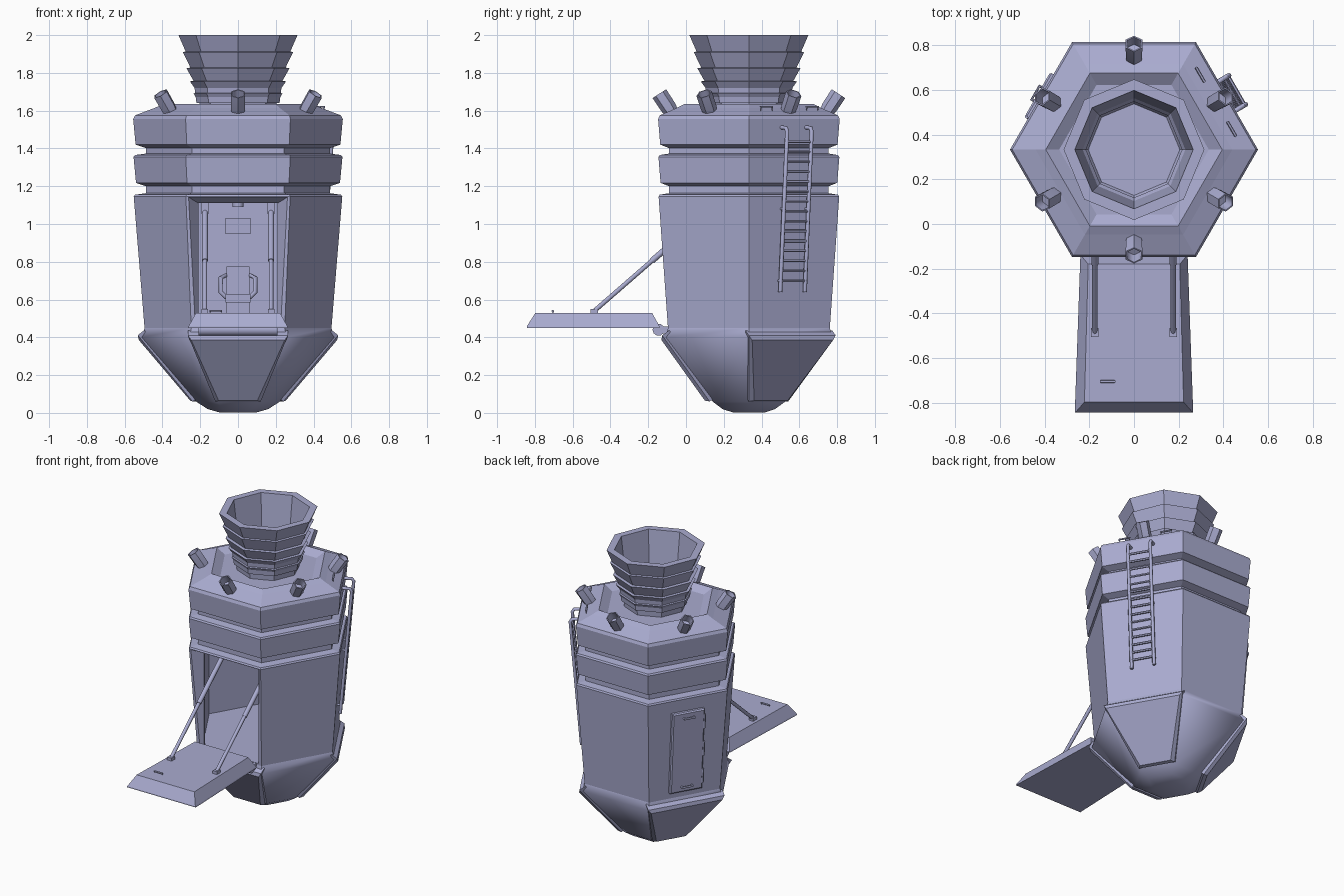
import bpy, bmesh, math
from mathutils import Vector

if "Cube" in bpy.data.objects:
    bpy.data.objects.remove(bpy.data.objects["Cube"])

CY = 0.333  # the capsule axis runs through (0, CY)
C30 = math.cos(math.pi / 6)

paint = bpy.data.materials.new("blue_grey_paint")
paint.diffuse_color = (0.40, 0.41, 0.63, 1)
paint.use_nodes = True
paint.node_tree.nodes["Principled BSDF"].inputs["Base Color"].default_value = paint.diffuse_color


def loft(name, loops, smooth=None):
    """Closed solid skinned through equal-length loops, capped at both ends."""
    bm = bmesh.new()
    rings = [[bm.verts.new(p) for p in loop] for loop in loops]
    n = len(rings[0])
    for a, b in zip(rings, rings[1:]):
        for i in range(n):
            j = (i + 1) % n
            bm.faces.new((a[i], a[j], b[j], b[i]))
    bm.faces.new(rings[0][::-1])
    bm.faces.new(rings[-1])
    bmesh.ops.recalc_face_normals(bm, faces=bm.faces)
    me = bpy.data.meshes.new(name)
    bm.to_mesh(me)
    bm.free()
    me.materials.append(paint)
    ob = bpy.data.objects.new(name, me)
    bpy.context.collection.objects.link(ob)
    if smooth:
        bpy.ops.object.select_all(action='DESELECT')
        bpy.context.view_layer.objects.active = ob
        ob.select_set(True)
        bpy.ops.object.shade_smooth_by_angle(angle=math.radians(smooth))
    return ob


def lathe(name, profile, n, smooth=None):
    return loft(name, [[(r * math.cos(2 * math.pi * i / n),
                         CY + r * math.sin(2 * math.pi * i / n), z) for i in range(n)]
                       for r, z in profile], smooth)


def tube(name, path, r, n=8, smooth=50):
    """Rod following a path; path entries may carry their own radius."""
    pts = [Vector(p[:3]) for p in path]
    rad = [p[3] if len(p) > 3 else r for p in path]
    loops = []
    main = (pts[-1] - pts[0]).normalized()
    ref = Vector((1, 0, 0)) if abs(main.x) < 0.5 else Vector((0, 0, 1))
    for i, p in enumerate(pts):
        t = Vector()
        if i:
            t += (p - pts[i - 1]).normalized()
        if i < len(pts) - 1:
            t += (pts[i + 1] - p).normalized()
        u = t.cross(ref).normalized()
        v = t.cross(u).normalized()
        loops.append([p + rad[i] * (math.cos(a) * u + math.sin(a) * v)
                      for a in (2 * math.pi * k / n for k in range(n))])
    return loft(name, loops, smooth)


def box(name, x0, x1, y0, y1, z0, z1):
    return loft(name, [[(x0, y0, z), (x1, y0, z), (x1, y1, z), (x0, y1, z)]
                       for z in (z0, z1)])


def on_face(deg, d, t, z):
    """Point at distance d out along a hull face direction, t sideways."""
    a = math.radians(deg)
    return Vector((d * math.cos(a) - t * math.sin(a),
                   CY + d * math.sin(a) + t * math.cos(a), z))


# hexagonal hull with two ring grooves and a recessed roof
hull = lathe("hull", [(0.494, 0.44), (0.552, 1.145), (0.545, 1.155), (0.488, 1.163),
                      (0.488, 1.2), (0.54, 1.218), (0.553, 1.355), (0.545, 1.365),
                      (0.488, 1.373), (0.488, 1.402), (0.542, 1.42), (0.555, 1.555),
                      (0.545, 1.575), (0.44, 1.615), (0.395, 1.635), (0.335, 1.60)], 6)

# hexagonal cabin and its bevelled front opening, cut out of the hull
doorway = loft("doorway_cutter", [[(-x, y, 0.46), (x, y, 0.46), (x, y, z), (-x, y, z)]
                                  for x, y, z in ((0.262, -0.3, 1.142), (0.262, -0.145, 1.142),
                                                  (0.21, -0.075, 1.11), (0.21, 0.05, 1.11))])
room = lathe("cabin_cutter", [(0.455, 0.46), (0.455, 1.11)], 6)
for cutter in (room, doorway):
    cut = hull.modifiers.new("cut", 'BOOLEAN')
    cut.operation = 'DIFFERENCE'
    cut.object = cutter
    cut.solver = 'EXACT'
    bpy.context.view_layer.objects.active = hull
    bpy.ops.object.modifier_apply(modifier="cut")
    bpy.data.objects.remove(cutter)

# tapered belly and three armour plates on alternate faces
lathe("belly", [(0.10, 0.003), (0.16, 0.02), (0.222, 0.06), (0.512, 0.40), (0.494, 0.45)], 6, 55)
for deg in (30, 150, 270):
    rows = []
    for off, inset in ((-0.03, 0), (0.016, 0), (0.034, 0.018)):
        row = []
        for r, z, s in ((0.515, 0.42, 1), (0.225, 0.07, -1)):
            for side in ((-1, 1) if s > 0 else (1, -1)):
                row.append(on_face(deg, r * C30 + 0.815 * off - s * 0.58 * inset,
                                   side * (r / 2 + 0.008 - inset),
                                   z - 0.58 * off - s * 0.815 * inset))
        rows.append(row)
    loft("belly_plate", rows)

# stepped eight-sided engine bell, open at the top
lathe("engine_bell", [(0.20, 1.59), (0.205, 1.64), (0.235, 1.69),
                      (0.215, 1.70), (0.255, 1.755), (0.235, 1.757), (0.273, 1.825),
                      (0.252, 1.828), (0.292, 1.91), (0.277, 1.913), (0.315, 2.0),
                      (0.265, 2.0), (0.22, 1.64)], 8)

# six hollow hexagonal thrusters around the roof
for k in range(6):
    deg = 30 + 60 * k
    a, b = on_face(deg, 0.405, 0, 1.585), on_face(deg, 0.474, 0, 1.69)
    ob = tube("thruster", [(*a, 0.036), (*a.lerp(b, 0.3), 0.042), (*b, 0.043)], 0.04, 6, 25)
    bm = bmesh.new()
    bm.from_mesh(ob.data)
    axis = (b - a).normalized()
    tip = max(bm.faces, key=lambda f: f.calc_center_median().dot(axis))
    bmesh.ops.inset_region(bm, faces=[tip], thickness=0.007)
    pit = bmesh.ops.extrude_discrete_faces(bm, faces=[tip])["faces"][0]
    bmesh.ops.translate(bm, verts=pit.verts[:], vec=-0.06 * axis)
    bm.to_mesh(ob.data)
    bm.free()


# ladder leaning along the back right face
def ladder_d(z):
    return 0.462 + (z - 0.64) * 0.085


for t in (-0.075, 0.075):
    tube("ladder_rail", [on_face(30, ladder_d(z) + o, t, z) for z, o in
                         ((0.64, 0), (1.49, 0), (1.508, -0.012), (1.512, -0.07))], 0.011)
    for z in (0.70, 1.08):
        tube("ladder_bracket", [on_face(30, 0.42, t, z), on_face(30, ladder_d(z), t, z)], 0.008)
for k in range(15):
    z = 0.70 + k * 0.0525
    tube("ladder_rung", [on_face(30, ladder_d(z), t, z) for t in (-0.075, 0.075)], 0.008, 6)


def grip(name, p, along, out, half=0.035, rise=0.015):
    """Small bent grab handle standing on point p."""
    p, along, out = Vector(p), Vector(along) * half, Vector(out) * rise
    tube(name, [p - along - out * 0.5, p - along + out, p + along + out, p + along - out * 0.5],
         0.007, 6)


# roof grab handles
for t in (-0.138, 0.142):
    grip("roof_handle", on_face(30, 0.425, t, 1.605), (-0.5, C30, 0), (0, 0, 1))

# service hatch on the back left face
loft("service_hatch", [[on_face(150, d0 if z < 0.7 else d1, t, z) for t, z in
                        ((-w, 0.775 - h), (w, 0.775 - h), (w, 0.775 + h), (-w, 0.775 + h))]
                       for d0, d1, w, h in ((0.42, 0.42, 0.112, 0.285),
                                            (0.450, 0.490, 0.112, 0.285),
                                            (0.458, 0.498, 0.104, 0.277))])
grip("hatch_handle", on_face(150, 0.494, 0, 1.02), (-0.5, -C30, 0), (-C30, 0.5, 0))
grip("hatch_handle", on_face(150, 0.461, 0, 0.53), (-0.5, -C30, 0), (-C30, 0.5, 0))
for z in (0.58, 0.775, 0.97):
    tube("hatch_hinge", [on_face(150, 0.455 + (z + o - 0.53) * 0.07, 0.112, z + o)
                         for o in (-0.05, 0.05)], 0.009, 6)

# folded-down boarding ramp with hinge, handle and struts
loft("ramp", [[(-x0, y0, z), (x0, y0, z), (x1, y1, z), (-x1, y1, z)]
              for x0, y0, x1, y1, z in ((0.265, -0.843, 0.24, -0.14, 0.45),
                                        (0.262, -0.843, 0.238, -0.14, 0.458),
                                        (0.222, -0.797, 0.205, -0.18, 0.53))])
tube("ramp_hinge", [(-0.21, -0.145, 0.44), (0.21, -0.145, 0.44)], 0.032, 10)
box("ramp_sill", -0.21, 0.21, -0.145, -0.06, 0.42, 0.458)
grip("ramp_handle", (-0.118, -0.705, 0.53), (1, 0, 0), (0, 0, 1), 0.03, 0.01)
for s in (-1, 1):
    x = 0.175 * s
    tube("ramp_strut", [(x, -0.485, 0.54), (x, 0.13, 1.075)], 0.012)
    tube("ramp_strut_sleeve", [(x, -0.18, 0.805), (x, 0.13, 1.075)], 0.016)
    box("strut_foot", x - 0.017, x + 0.017, -0.505, -0.465, 0.525, 0.55)
    box("strut_mount", x - 0.022, x + 0.022, 0.105, 0.155, 1.055, 1.112)

# pilot seat
box("seat_pedestal", -0.06, 0.06, 0.46, 0.58, 0.455, 0.585)
box("seat_cushion", -0.065, 0.065, 0.40, 0.60, 0.585, 0.63)
box("seat_back", -0.062, 0.062, 0.57, 0.62, 0.63, 0.775)
for s in (-1, 1):
    tube("seat_arm", [(s * 0.06, 0.53, 0.61), (s * 0.092, 0.53, 0.64), (s * 0.092, 0.53, 0.715),
                      (s * 0.06, 0.59, 0.73)], 0.012)

# cabin wall panel and ceiling lamp
box("wall_panel", -0.07, 0.07, 0.715, 0.735, 0.95, 1.03)
tube("ceiling_lamp", [(0, 0.15, 1.12), (0, 0.15, 1.09)], 0.03, 10)
